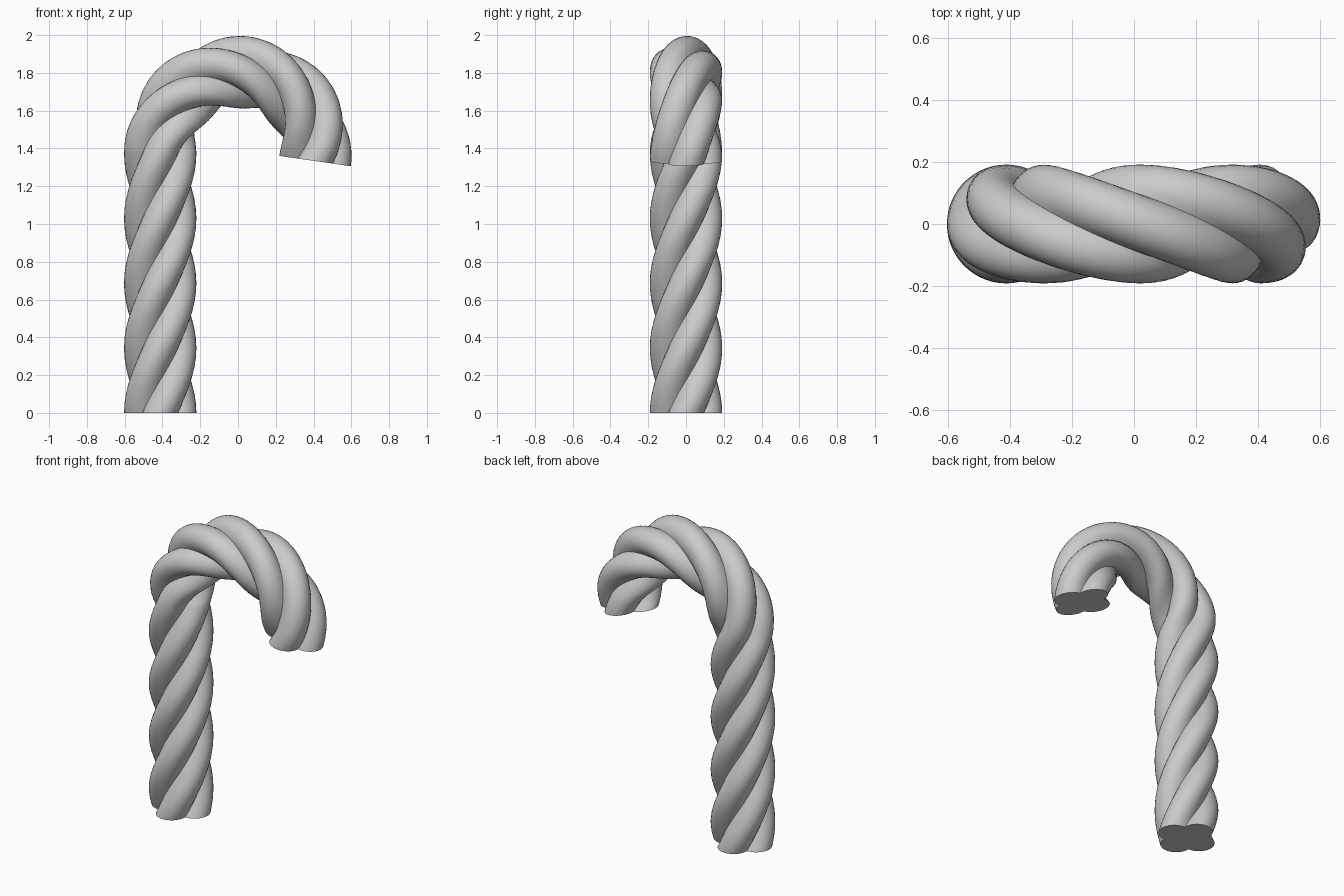
import bpy, bmesh
from math import sin, cos, pi, radians, sqrt
from mathutils import Vector

if "Cube" in bpy.data.objects:
    bpy.data.objects.remove(bpy.data.objects["Cube"])

# Cane path: straight stem, then a hook slightly beyond a half circle
R, STEM = 0.412, 1.392
SWEEP = pi + radians(8.2)
LENGTH = STEM + R * SWEEP
TWIST = 4 * pi
LOBE_D, LOBE_R = 0.097, 0.0945
RINGS, PER_LOBE = 150, 14


def frame(s):
    """Centre of the path and its inward direction at arc length s."""
    if s <= STEM:
        return Vector((-R, 0, s)), Vector((1, 0, 0))
    a = (s - STEM) / R
    out = Vector((-cos(a), 0, sin(a)))
    return Vector((0, 0, STEM)) + out * R, -out


# Four-lobed cross-section: each lobe is an arc between two sharp grooves
profile = []
for lobe in range(4):
    for i in range(PER_LOBE):
        t = -pi / 4 + (pi / 2) * i / PER_LOBE
        rad = LOBE_D * cos(t) + sqrt(LOBE_R ** 2 - (LOBE_D * sin(t)) ** 2)
        profile.append((rad, t + lobe * pi / 2))

# Sweep the section along the path while twisting it
bm = bmesh.new()
rings = []
for k in range(RINGS + 1):
    f = k / RINGS
    centre, inward = frame(f * LENGTH)
    side = Vector((0, 1, 0))
    rings.append([bm.verts.new(centre + rad * (inward * cos(t + f * TWIST) + side * sin(t + f * TWIST)))
                  for rad, t in profile])
n = len(profile)
for a, b in zip(rings, rings[1:]):
    for i in range(n):
        j = (i + 1) % n
        bm.faces.new((a[i], a[j], b[j], b[i]))

# Flat end caps
bm.faces.new(rings[0][::-1])
bm.faces.new(rings[-1])
bmesh.ops.recalc_face_normals(bm, faces=bm.faces)

mesh = bpy.data.meshes.new("twisted_cane")
bm.to_mesh(mesh)
bm.free()
cane = bpy.data.objects.new("twisted_cane", mesh)
bpy.context.collection.objects.link(cane)
bpy.context.view_layer.objects.active = cane
cane.select_set(True)
bpy.ops.object.shade_smooth_by_angle(angle=radians(35))
